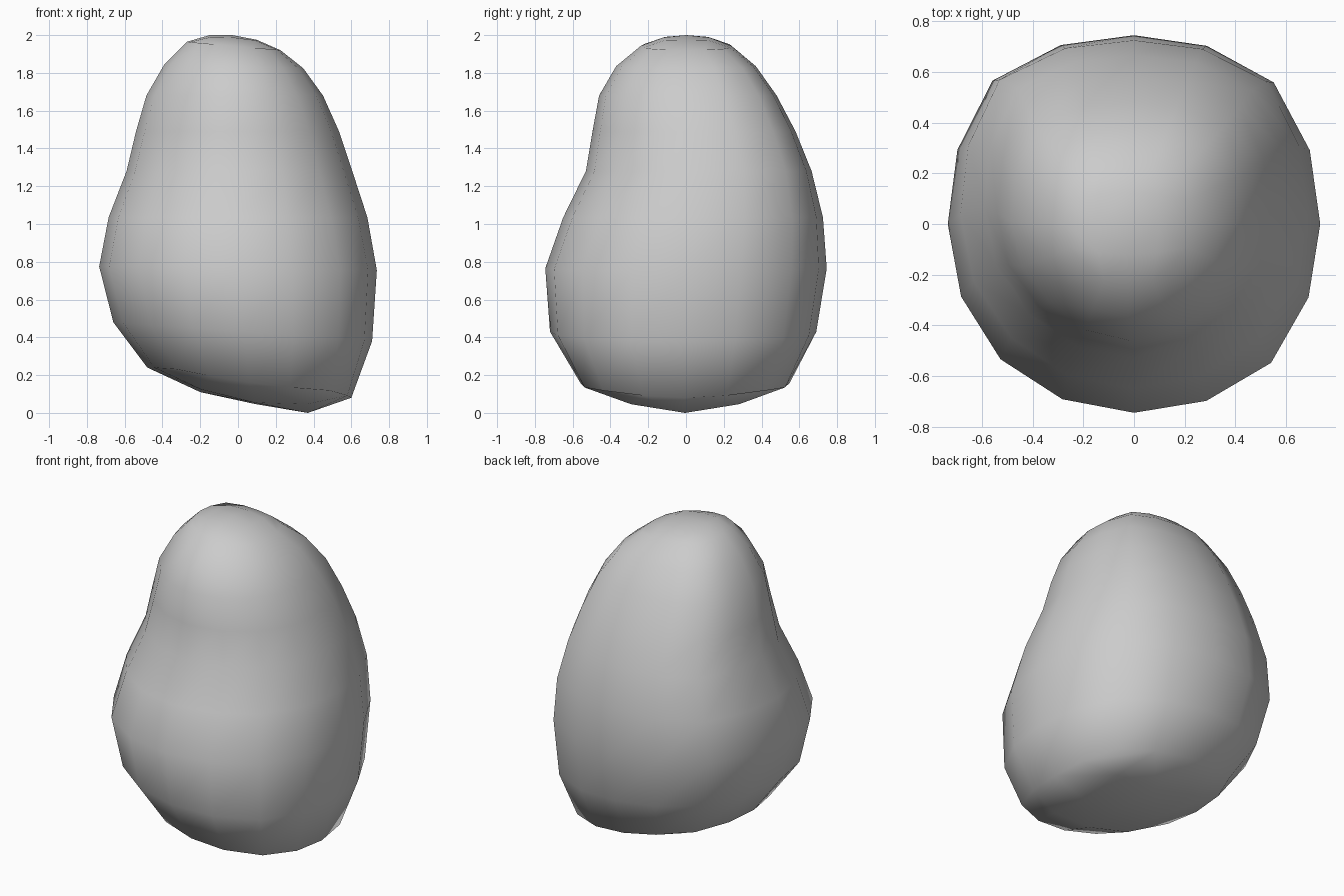
import bpy, bmesh, math

if "Cube" in bpy.data.objects:
    bpy.data.objects.remove(bpy.data.objects["Cube"])

SEGMENTS = 16
# Ring: left x, left z, right x, right z, front y, back y,
# then extra corner radius at back right, back left, front left, front right
RINGS = [
    (-0.48, 0.24, 0.60, 0.08, -0.56, 0.55, 0.05, 0.06, 0.01, 0.06),
    (-0.66, 0.48, 0.71, 0.38, -0.72, 0.69, 0.045, 0.05, 0.00, 0.035),
    (-0.735, 0.775, 0.735, 0.755, -0.745, 0.745, 0.045, 0.055, 0.01, 0.03),
    (-0.685, 1.035, 0.685, 1.035, -0.65, 0.725, 0.055, 0.065, 0.00, 0.01),
    (-0.59, 1.28, 0.605, 1.28, -0.53, 0.665, 0.055, 0.065, 0.00, 0.00),
    (-0.54, 1.49, 0.535, 1.49, -0.495, 0.58, 0.055, 0.06, -0.015, 0.00),
    (-0.485, 1.68, 0.45, 1.68, -0.46, 0.48, 0.06, 0.055, -0.02, 0.00),
    (-0.39, 1.845, 0.345, 1.825, -0.37, 0.37, 0.05, 0.045, -0.02, 0.00),
    (-0.27, 1.965, 0.225, 1.92, -0.24, 0.24, 0.035, 0.03, 0.01, 0.01),
]

bm = bmesh.new()


def add_ring(ring, count, lift=0.0):
    """Tilted ring, bulging towards its four corners."""
    lx, lz, rx, rz, fy, by = ring[:6]
    verts = []
    for i in range(count):
        a = math.tau * i / count
        c, s = math.cos(a), math.sin(a)
        w = abs(math.sin(2 * a)) ** 3
        grow = ring[6 + int(4 * i / count)] * w
        x = (lx + rx) / 2 + c * (rx - lx) / 2 + c * grow
        y = (fy + by) / 2 + s * (by - fy) / 2 + s * grow
        z = (lz + rz) / 2 + c * (rz - lz) / 2 + lift * w
        verts.append(bm.verts.new((x, y, z)))
    return verts


def add_cap(outer, ring, center, lift):
    """Four by four grid of faces closing one end."""
    inner = add_ring(ring, 8, lift)
    mid = bm.verts.new(center)
    for k in (1, 3, 5, 7):
        c, n = 2 * k, (k + 1) % 8
        o = [outer[(c + d) % SEGMENTS] for d in (-2, -1, 0, 1, 2)]
        bm.faces.new((o[1], o[2], o[3], inner[k]))
        bm.faces.new((o[0], o[1], inner[k], inner[k - 1]))
        bm.faces.new((o[3], o[4], inner[n], inner[k]))
        bm.faces.new((inner[k - 1], inner[k], inner[n], mid))


# Leaning body with a hollow at the front
loops = [add_ring(r, SEGMENTS, 0.015 if i == 0 else 0.0)
         for i, r in enumerate(RINGS)]
for low, high in zip(loops, loops[1:]):
    for i in range(SEGMENTS):
        j = (i + 1) % SEGMENTS
        bm.faces.new((low[i], low[j], high[j], high[i]))

# Tilted underside and rounded top
add_cap(loops[0], (-0.20, 0.11, 0.37, 0.0, -0.30, 0.29) + (0.11,) * 4,
        (0.09, 0, 0.047), 0.03)
add_cap(loops[-1], (-0.15, 2.0, 0.10, 1.975, -0.12, 0.125) + (0.04,) * 4,
        (-0.03, 0, 2.0), -0.006)

bmesh.ops.recalc_face_normals(bm, faces=bm.faces)
for f in bm.faces:
    f.smooth = True
mesh = bpy.data.meshes.new("boulder")
bm.to_mesh(mesh)
bm.free()
bpy.context.collection.objects.link(bpy.data.objects.new("boulder", mesh))
